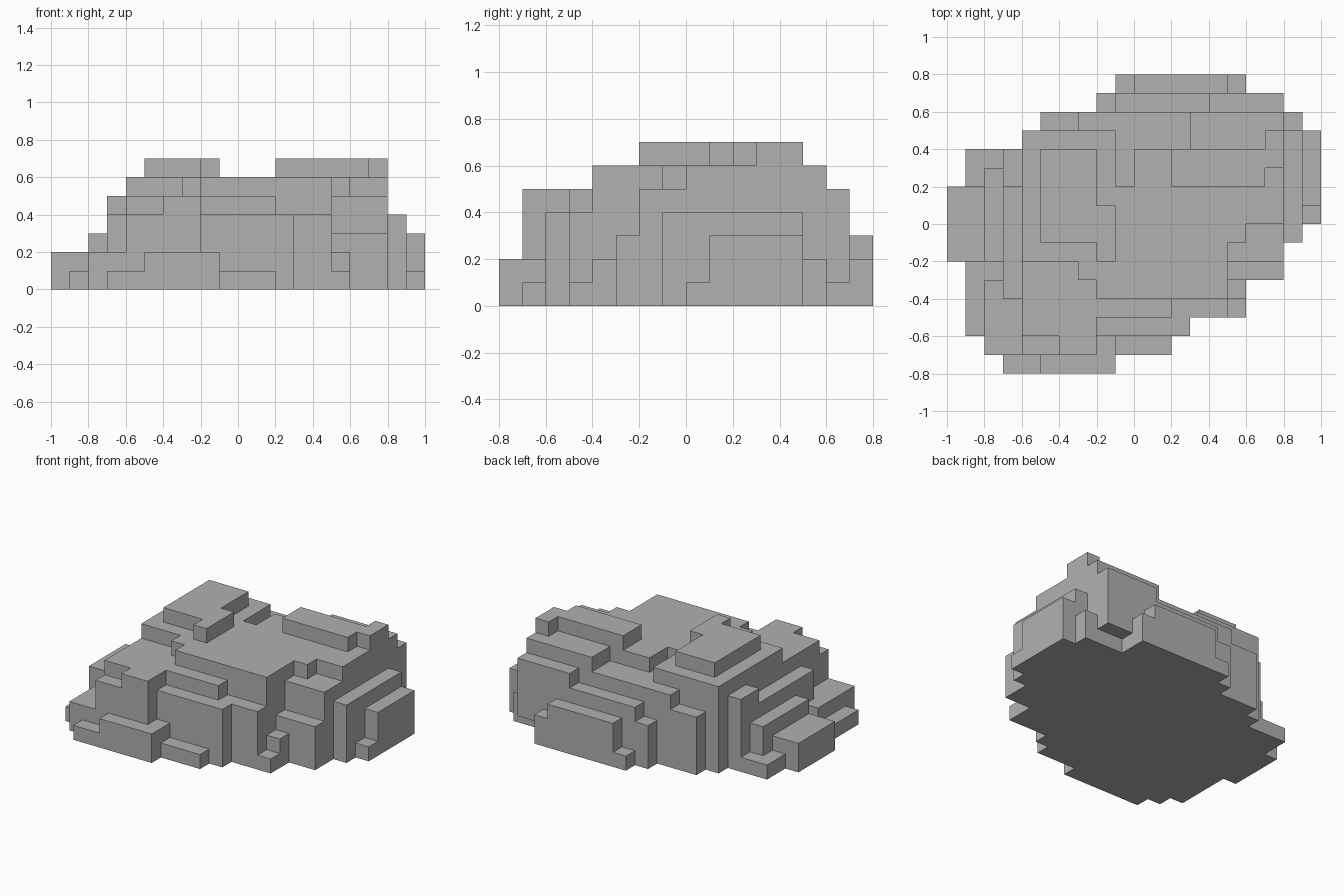
import bpy
import bmesh
import math
from mathutils import Vector

CELL = 0.1

default_cube = bpy.data.objects.get("Cube")
if default_cube:
    bpy.data.objects.remove(default_cube, do_unlink=True)


def make_material(name, color):
    material = bpy.data.materials.new(name)
    material.use_nodes = True
    material.diffuse_color = color
    material.node_tree.nodes["Principled BSDF"].inputs["Base Color"].default_value = color
    return material


stone_grey = make_material("stone grey", (0.44, 0.44, 0.44, 1.0))

# Height of every column of the rock, counted in cells
heights = {}


def columns(x_min, x_max, y_min, y_max):
    return [(x, y) for x in range(x_min, x_max) for y in range(y_min, y_max)]


def terrace(height, *footprints):
    for footprint in footprints:
        for column in columns(*footprint):
            heights[column] = height


# Lowest foot stones around the rim
terrace(1, (-9, -8, -6, -2), (-8, -7, -3, -2), (-9, -7, 2, 4), (-7, -5, -8, -7),
        (-1, 2, -7, -6), (5, 6, -5, -4), (9, 10, 0, 1), (-1, 0, 7, 8))

# Second step
terrace(2, (-10, -8, -2, 2), (-8, -6, -7, -4), (-8, -7, -4, -3), (-5, -1, -8, -6),
        (5, 6, -4, -3), (8, 9, 5, 6), (5, 6, 7, 8))

# Side ledges
terrace(3, (-8, -7, -2, 3), (5, 8, -3, -2), (9, 10, 1, 5), (0, 5, 7, 8), (-2, -1, 6, 7))

# Wall slabs
terrace(4, (-7, -6, -4, 2), (-6, -4, -7, -6), (-2, 3, -6, -5), (2, 5, -5, -4),
        (8, 9, -1, 5), (-1, 4, 6, 7), (-5, -3, 5, 6))

# Shoulders
terrace(5, (-4, -2, -7, -6), (-6, -2, -6, -2), (-2, 2, -5, -4), (5, 8, -2, 0),
        (-7, -6, 2, 4), (-3, 3, 5, 6), (4, 8, 6, 7))

# Main plateau, then the gully worn into its back
terrace(6, (-6, 5, -2, 5), (-3, 5, -3, -2), (-2, 5, -4, -3), (5, 6, -1, 0),
        (5, 8, 0, 5), (3, 8, 5, 6))
terrace(5, (-1, 3, 4, 5), (-1, 0, 2, 4))

# Two crests
terrace(7, (-5, -2, -1, 4), (-2, -1, -2, 1), (2, 7, 2, 4), (7, 8, 3, 5))

# Fill the columns with cells, leaving the undercut at the back corner
solid = {(x, y, z) for (x, y), top in heights.items() for z in range(top)}
solid -= {(x, y, 0) for x, y in columns(6, 8, 6, 7)}


def add_side(bm, cell, axis, sign):
    normal = Vector((0, 0, 0))
    normal[axis] = sign
    u, v = Vector((0, 0, 0)), Vector((0, 0, 0))
    u[(axis + 1) % 3] = 0.5
    v[(axis + 2) % 3] = 0.5 * sign
    middle = Vector(cell) + Vector((0.5, 0.5, 0.5)) + normal * 0.5
    corners = (middle - u - v, middle + u - v, middle + u + v, middle - u + v)
    bm.faces.new([bm.verts.new(corner * CELL) for corner in corners])


# Skin only the exposed sides and merge them into large flat faces
bm = bmesh.new()
for cell in sorted(solid):
    for axis in range(3):
        for sign in (-1, 1):
            neighbour = list(cell)
            neighbour[axis] += sign
            if tuple(neighbour) not in solid:
                add_side(bm, cell, axis, sign)
bmesh.ops.remove_doubles(bm, verts=bm.verts, dist=CELL * 0.01)
bmesh.ops.dissolve_limit(bm, angle_limit=math.radians(1), verts=bm.verts, edges=bm.edges)

mesh = bpy.data.meshes.new("stepped_rock")
bm.to_mesh(mesh)
bm.free()
mesh.materials.append(stone_grey)
rock = bpy.data.objects.new("stepped_rock", mesh)
bpy.context.collection.objects.link(rock)
